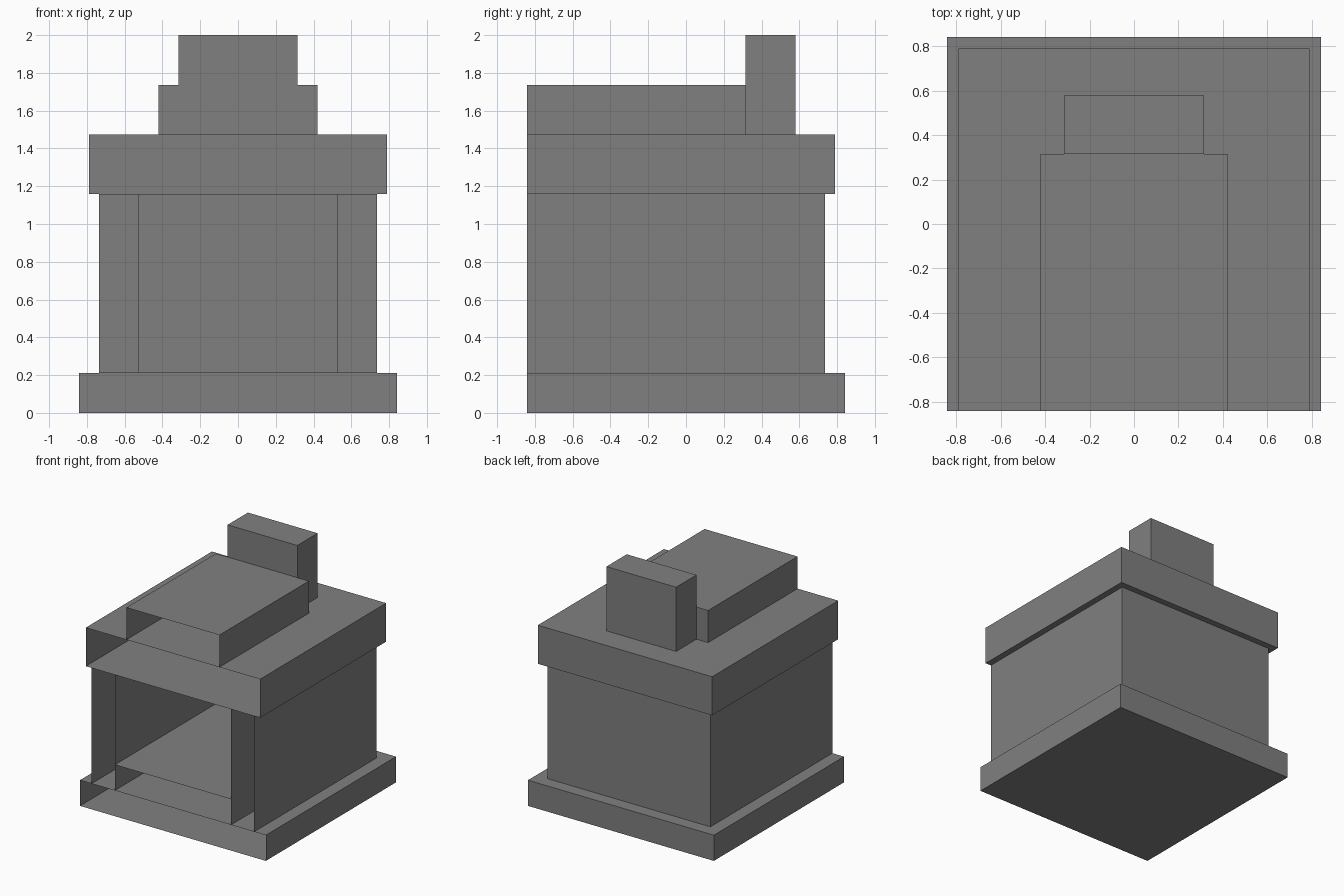
import bpy, bmesh

cube = bpy.data.objects.get("Cube")
if cube:
    bpy.data.objects.remove(cube, do_unlink=True)

U = 2 / 38  # one grid unit; the whole model is 38 units tall

grey = bpy.data.materials.new("stone_grey")
grey.use_nodes = True
COLOUR = (0.216, 0.216, 0.216, 1)
grey.diffuse_color = COLOUR
grey.node_tree.nodes["Principled BSDF"].inputs["Base Color"].default_value = COLOUR


def box(name, x, y, z, open_front=False):
    """Box from (min, max) ranges in grid units, optionally without its front face."""
    bm = bmesh.new()
    bmesh.ops.create_cube(bm, size=1)
    for v in bm.verts:
        for axis, (lo, hi) in enumerate((x, y, z)):
            v.co[axis] = (hi if v.co[axis] > 0 else lo) * U
    bm.normal_update()
    if open_front:
        front = [f for f in bm.faces if f.normal.y < -0.9]
        bmesh.ops.delete(bm, geom=front, context='FACES_ONLY')
    mesh = bpy.data.meshes.new(name)
    bm.to_mesh(mesh)
    bm.free()
    mesh.materials.append(grey)
    obj = bpy.data.objects.new(name, mesh)
    bpy.context.collection.objects.link(obj)
    return obj


# Base and mantel slabs, hollow and open at the front
box("base_slab", (-16, 16), (-16, 16), (0, 4), True)
box("mantel_slab", (-15, 15), (-16, 15), (22, 28), True)

# Hollow side walls around the chamber
for side, x in (("left", (10, 14)), ("right", (-14, -10))):
    box(side + "_wall", x, (-16, 14), (4, 22), True)

# Chamber back and raised hearth floor
box("back_wall", (-10, 10), (12, 14), (4, 22))
box("hearth_floor", (-10, 10), (-16, 12), (4, 8), True)

# Hood and chimney
box("hood", (-8, 8), (-16, 6), (28, 33), True)
box("chimney", (-6, 6), (6, 11), (28, 38))
